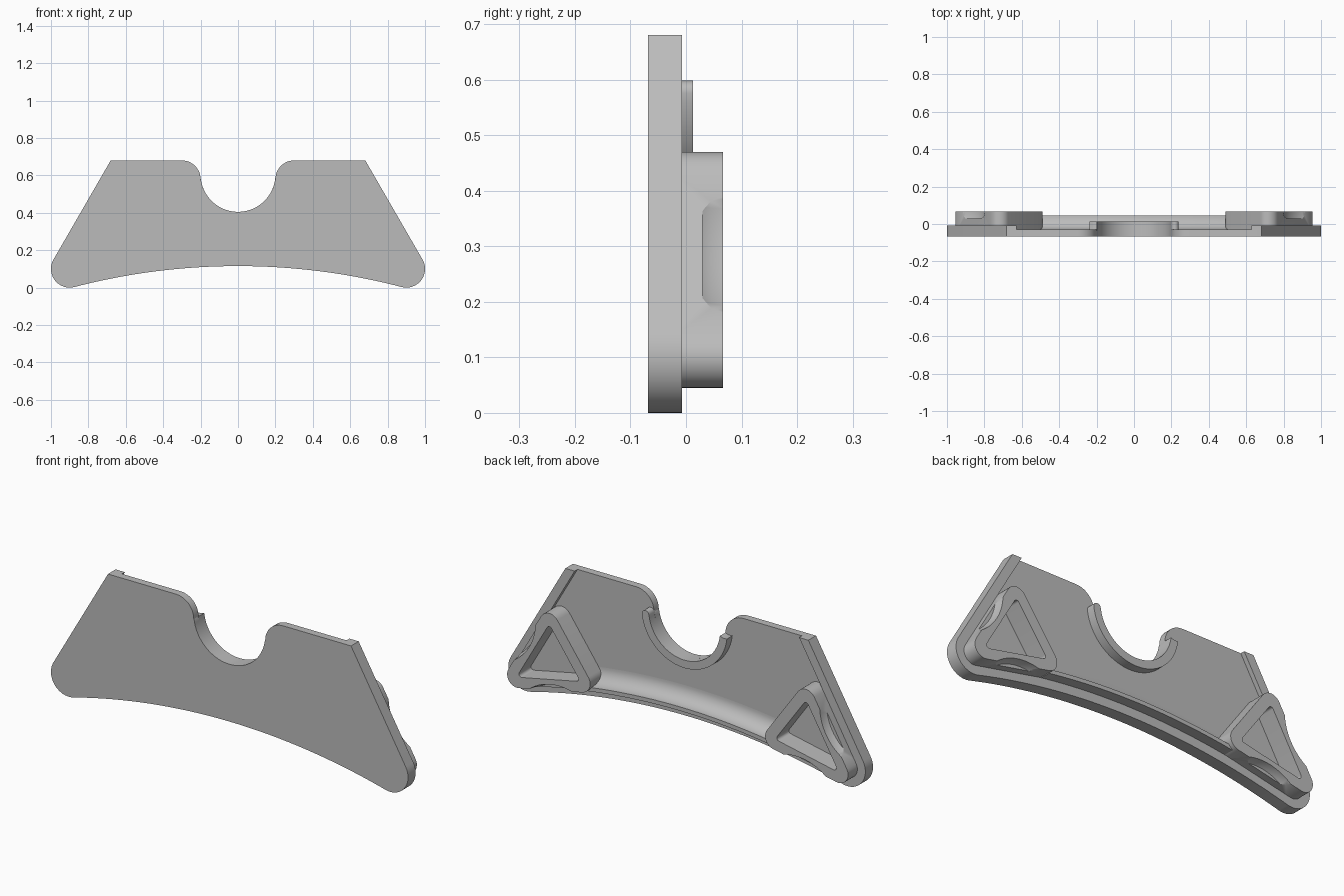
import bpy, bmesh, math
from math import sin, cos, pi, radians
from mathutils import Vector

if "Cube" in bpy.data.objects:
    bpy.data.objects.remove(bpy.data.objects["Cube"])

grey = bpy.data.materials.new("plain grey")
grey.use_nodes = True
grey.diffuse_color = (0.5, 0.5, 0.5, 1)
grey.node_tree.nodes["Principled BSDF"].inputs["Base Color"].default_value = (0.5, 0.5, 0.5, 1)

# Main dimensions
FRONT, FLOOR, RIM, BACK = -0.068, -0.03, -0.007, 0.067
TOP = 0.68
END = Vector((0.9, 0.1))          # centre of each rounded lower end
END_R = 0.1
ARC_R = 3.479                     # lower concave edge
ARC_C = Vector((0, 0.115 - ARC_R))
ARC_A = math.atan2(END.x, END.y - ARC_C.y)
SLANT = radians(30)               # direction the slanted side faces
NOTCH = Vector((0, 0.605))
NOTCH_R = 0.2


def arc(c, r, a, b, n):
    """Points on an arc in the x-z plane."""
    return [Vector((c[0] + r * cos(a + (b - a) * i / n), c[1] + r * sin(a + (b - a) * i / n)))
            for i in range(n + 1)]


def mirror_path(half):
    return [Vector((-p.x, p.y)) for p in reversed(half)] + half


def lower_edge(d, limit=ARC_A):
    """Right half of the lower edge, moved inwards by d."""
    return arc(ARC_C, ARC_R + d, pi / 2, pi / 2 - limit, 24)


def border(d):
    """Lower edge, rounded end and slanted side, moved inwards by d."""
    pts = lower_edge(d) + arc(END, END_R - d, -pi / 2 - ARC_A, SLANT, 20)[1:]
    n = Vector((cos(SLANT), sin(SLANT)))
    pts.append(Vector(((n.dot(END) + END_R - d - n.y * TOP) / n.x, TOP)))
    return pts


def finish(name, bm):
    bmesh.ops.recalc_face_normals(bm, faces=bm.faces)
    mesh = bpy.data.meshes.new(name)
    bm.to_mesh(mesh)
    bm.free()
    ob = bpy.data.objects.new(name, mesh)
    bpy.context.collection.objects.link(ob)
    mesh.materials.append(grey)
    return ob


def loft(name, rings, closed):
    """Skin equal-length rings; either the rings or the paths are closed, ends are capped."""
    bm = bmesh.new()
    vs = [[bm.verts.new(p) for p in ring] for ring in rings]
    n = len(vs[0])
    for a, b in zip(vs, vs[1:]):
        for i in range(n):
            j = (i + 1) % n
            bm.faces.new((a[i], a[j], b[j], b[i]))
    if closed:
        bm.faces.new(vs[0])
        bm.faces.new(vs[-1])
    return finish(name, bm)


def prism(name, outline, y0, y1):
    return loft(name, [[(p.x, y, p.y) for p in outline] for y in (y0, y1)], True)


def sweep(name, section, path):
    """Carry a closed (inset, y) section along a mirrored path."""
    lines = [[(p.x, y, p.y) for p in mirror_path(path(d)[1:])] for d, y in section]
    return loft(name, list(zip(*lines)), True)


def cut(ob, cutter):
    cutter.hide_render = True
    mod = ob.modifiers.new("cut", 'BOOLEAN')
    mod.operation = 'DIFFERENCE'
    mod.solver = 'EXACT'
    mod.object = cutter
    bpy.context.view_layer.objects.active = ob
    bpy.ops.object.modifier_apply(modifier=mod.name)
    bpy.data.objects.remove(cutter)


def smooth(ob):
    bpy.ops.object.select_all(action='DESELECT')
    ob.select_set(True)
    bpy.context.view_layer.objects.active = ob
    bpy.ops.object.shade_smooth_by_angle(angle=radians(30))


def rounded_triangle(corners, r):
    """Corners run anticlockwise; each becomes an arc of radius r."""
    pts = []
    for i, c in enumerate(corners):
        before, after = c - corners[i - 1], corners[(i + 1) % 3] - c
        a = math.atan2(before.y, before.x) - pi / 2
        b = math.atan2(after.y, after.x) - pi / 2
        while b < a:
            b += 2 * pi
        pts += arc(c, r, a, b, 12)
    return pts


parts = []

# Plate with a round notch in its top edge
shoulder = arc((0.3, 0.58), 0.1, pi / 2, pi, 12)
bowl = arc(NOTCH, NOTCH_R, radians(-8), radians(-172), 36)
side = border(0) + shoulder
plate = side[1:] + bowl + [Vector((-p.x, p.y)) for p in reversed(side)]
parts.append(prism("plate", plate, FRONT, FLOOR))

# Raised rim round the sides and the lower edge
parts.append(sweep("rim", [(0, FLOOR - 0.005), (0, RIM), (0.045, RIM), (0.045, FLOOR - 0.005)], border))

# Lower rib, with a hollow fillet running up onto the plate
fillet = [(p.x, p.y) for p in arc((0.14, 0.045), 0.075, pi, 1.5 * pi, 12)]
rib = [(0.045, FLOOR - 0.005), (0.045, 0.045)] + fillet + [(0.14, FLOOR - 0.005)]
parts.append(sweep("lower_rib", rib, lambda d: lower_edge(d, math.asin(0.53 / 3.6))))

# Collar round the notch, with rounded tips
tip = radians(-7)
collar = arc(NOTCH, 0.24, pi - tip, 2 * pi + tip, 40)
for a, inner in ((tip, True), (pi - tip, False)):
    c = NOTCH + 0.22 * Vector((cos(a), sin(a)))
    collar += arc(c, 0.02, a, a + pi, 8)[1:-1]
    if inner:
        collar += arc(NOTCH, 0.2, tip, -pi - tip, 40)
parts.append(prism("notch_collar", collar, FLOOR - 0.005, 0.013))

# Hollow triangular bosses, dished on the outer and lower sides
BOSS_R = 0.055
outer_low, apex, inner_low = END, Vector((0.718, 0.415)), Vector((0.545, 0.173))
corners = [outer_low, apex, inner_low]
middle = sum(corners, Vector((0, 0))) / 3
for s, label in ((1, "left"), (-1, "right")):
    def flip(pts):
        return [Vector((s * p.x, p.y)) for p in pts]

    boss = prism(label + "_boss", flip(rounded_triangle(corners, BOSS_R)), FLOOR - 0.005, BACK)
    hole = [middle + (c - middle) * 0.86 for c in corners]
    cut(boss, prism("hole_cutter", flip(rounded_triangle(hole, 0.014)), FLOOR, BACK + 0.05))
    for a, b in ((outer_low, apex), (inner_low, outer_low)):
        run = (b - a).normalized()
        out = Vector((run.y, -run.x))
        centre = (a + b) / 2 + out * (BOSS_R + 0.235)
        rings = [[(s * p.x, y, p.y) for p in arc(centre, r, 0, 2 * pi, 96)[:-1]]
                 for y, r in ((0.03, 0.252), (0.045, 0.26), (BACK, 0.264), (BACK + 0.02, 0.264))]
        cut(boss, loft("dish_cutter", rings, True))
    parts.append(boss)

for ob in parts:
    smooth(ob)
